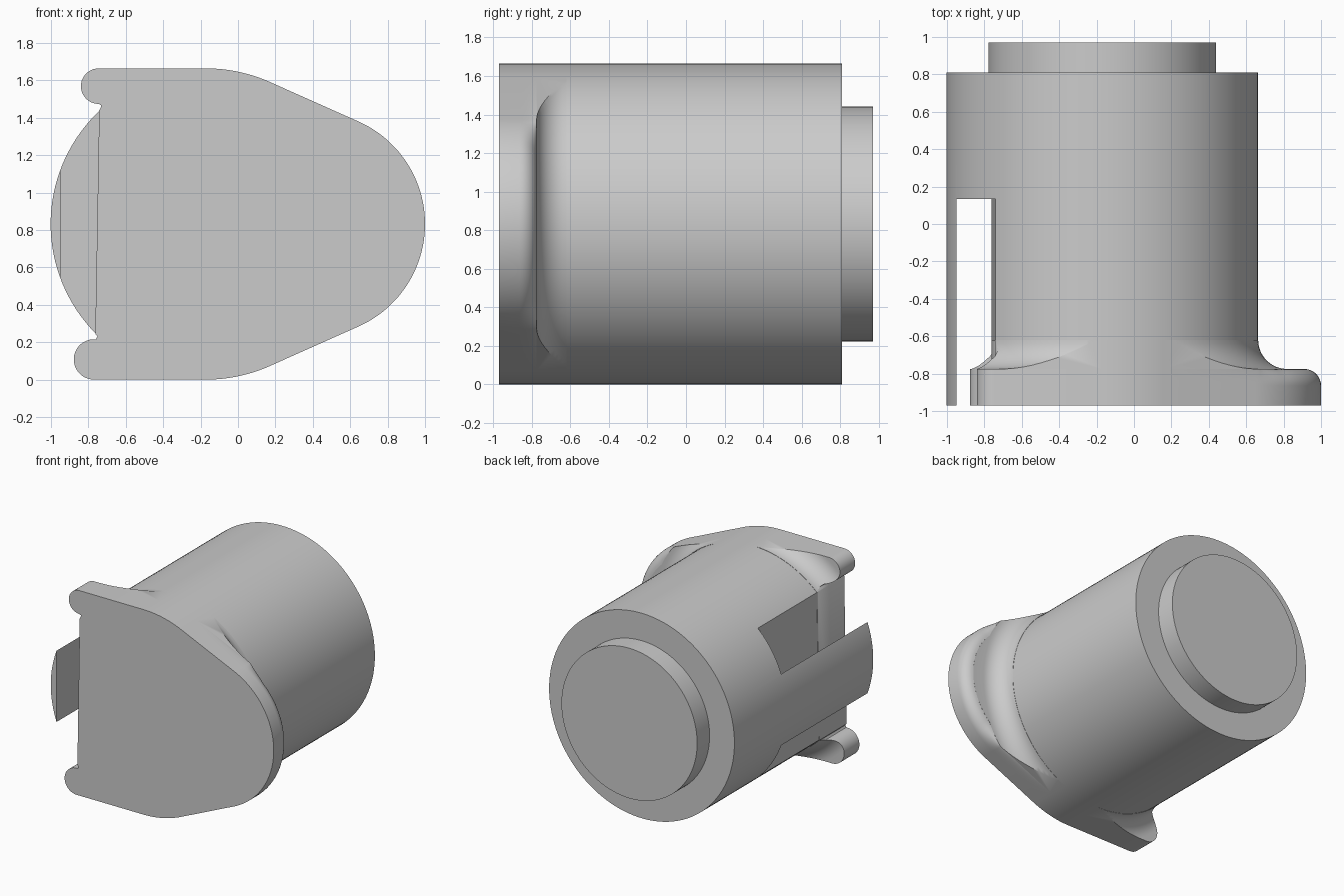
import bpy, bmesh, math

if "Cube" in bpy.data.objects:
    bpy.data.objects.remove(bpy.data.objects["Cube"], do_unlink=True)

AX, AZ, R = -0.17, 0.832, 0.832          # drum axis and radius
FRONT, SHOULDER, BACK = -0.97, 0.81, 0.97
SEAT, FILLET, ROUND = -0.775, 0.155, 0.09  # flange back face and its radii

grey = bpy.data.materials.new("plain grey")
grey.use_nodes = True
grey.diffuse_color = (0.6, 0.6, 0.6, 1)
grey.node_tree.nodes["Principled BSDF"].inputs["Base Color"].default_value = (0.6, 0.6, 0.6, 1)


def arc(cx, cz, r, a, b, n):
    angles = [math.radians(a + (b - a) * i / n) for i in range(n + 1)]
    return [(cx + r * math.cos(t), cz + r * math.sin(t)) for t in angles]


def loft(name, rings):
    """Solid through rings of (x, y, z) points, capped at both ends."""
    bm = bmesh.new()
    loops = [[bm.verts.new(p) for p in ring] for ring in rings]
    for a, b in zip(loops, loops[1:]):
        for i in range(len(a)):
            j = (i + 1) % len(a)
            bm.faces.new((a[i], a[j], b[j], b[i]))
    bm.faces.new(loops[0])
    bm.faces.new(loops[-1])
    bmesh.ops.recalc_face_normals(bm, faces=bm.faces)
    mesh = bpy.data.meshes.new(name)
    bm.to_mesh(mesh)
    bm.free()
    mesh.materials.append(grey)
    ob = bpy.data.objects.new(name, mesh)
    bpy.context.collection.objects.link(ob)
    return ob


def prism(name, outline, y0, y1):
    return loft(name, [[(x, y, z) for x, z in outline] for y in (y0, y1)])


def turned(name, profile, n=128):
    """Solid of revolution about the drum axis from (radius, y) points."""
    return loft(name, [[(x, y, z) for x, z in arc(AX, AZ, r, 0, 360, n)[:-1]]
                       for r, y in profile])


def boolean(ob, tool, operation):
    mod = ob.modifiers.new(operation.lower(), "BOOLEAN")
    mod.object, mod.operation, mod.solver = tool, operation, "EXACT"
    bpy.context.view_layer.objects.active = ob
    bpy.ops.object.modifier_apply(modifier=mod.name)
    bpy.data.objects.remove(tool, do_unlink=True)


# Drum with a slot that leaves a thin outer tongue
body = turned("drum_body", [(R, FRONT), (R, SHOULDER)])
slot = [(-0.95, -0.2), (-0.769, -0.2), (-0.732, 1.9), (-0.95, 1.9)]
boolean(body, prism("slot_cutter", slot, FRONT - 0.2, 0.135), "DIFFERENCE")

# Flange outline: nose, upper ear, straight edge, lower ear
nose = (0.4, AZ)
outline = arc(*nose, 0.6, -65, 65, 48)
outline += arc(AX, AZ, R, 66, 90, 9)
outline += arc(-0.745, 1.569, 0.095, 90, 270, 20)
outline += [(-0.732, 1.467), (-0.733, 1.455), (-0.742, 1.44)]
outline += [(-0.763, 0.245), (-0.752, 0.232), (-0.757, 0.22)]
outline += arc(-0.77, 0.108, 0.108, 85, 270, 20)
outline += arc(AX, AZ, R, 270, 294, 9)


def inset(point, amount):
    """Pull nose points inward, fading out where the flange gets narrow."""
    x, z = point
    gap = math.hypot(x - AX, z - AZ) - R
    if x < 0.4 or gap <= FILLET:
        return point
    k = 1 - amount * min((gap - FILLET) / ROUND, 1) / 0.6
    return nose[0] + (x - nose[0]) * k, nose[1] + (z - nose[1]) * k


levels = [(FRONT, 0)]
for i in range(9):
    t = math.radians(84 * i / 8)
    levels.append((SEAT - ROUND + ROUND * math.sin(t), ROUND * (1 - math.cos(t))))
levels.append((-0.55, ROUND))
flange = loft("front_flange", [[(x, y, z) for x, z in (inset(p, d) for p in outline)]
                               for y, d in levels])

# Trim the flange back with a concave fillet running into the drum
sweep = [(R + 0.002 + FILLET * (1 - math.cos(t)), SEAT + FILLET * (1 - math.sin(t)))
         for t in (math.radians(90 * i / 12) for i in range(13))]
profile = [(1.5, FRONT - 0.1), (1.5, SEAT)] + [
    (R + 0.002 + FILLET - FILLET * math.sin(t), SEAT + FILLET - FILLET * math.cos(t))
    for t in (math.radians(90 * i / 12) for i in range(13))]
boolean(flange, turned("fillet_tool", profile), "INTERSECT")

# Round boss on the back
boss = turned("rear_boss", [(0.609, SHOULDER - 0.02), (0.609, BACK)])

for ob in (body, flange, boss):
    bpy.ops.object.select_all(action="DESELECT")
    ob.select_set(True)
    bpy.context.view_layer.objects.active = ob
    bpy.ops.object.shade_smooth_by_angle(angle=math.radians(30))
